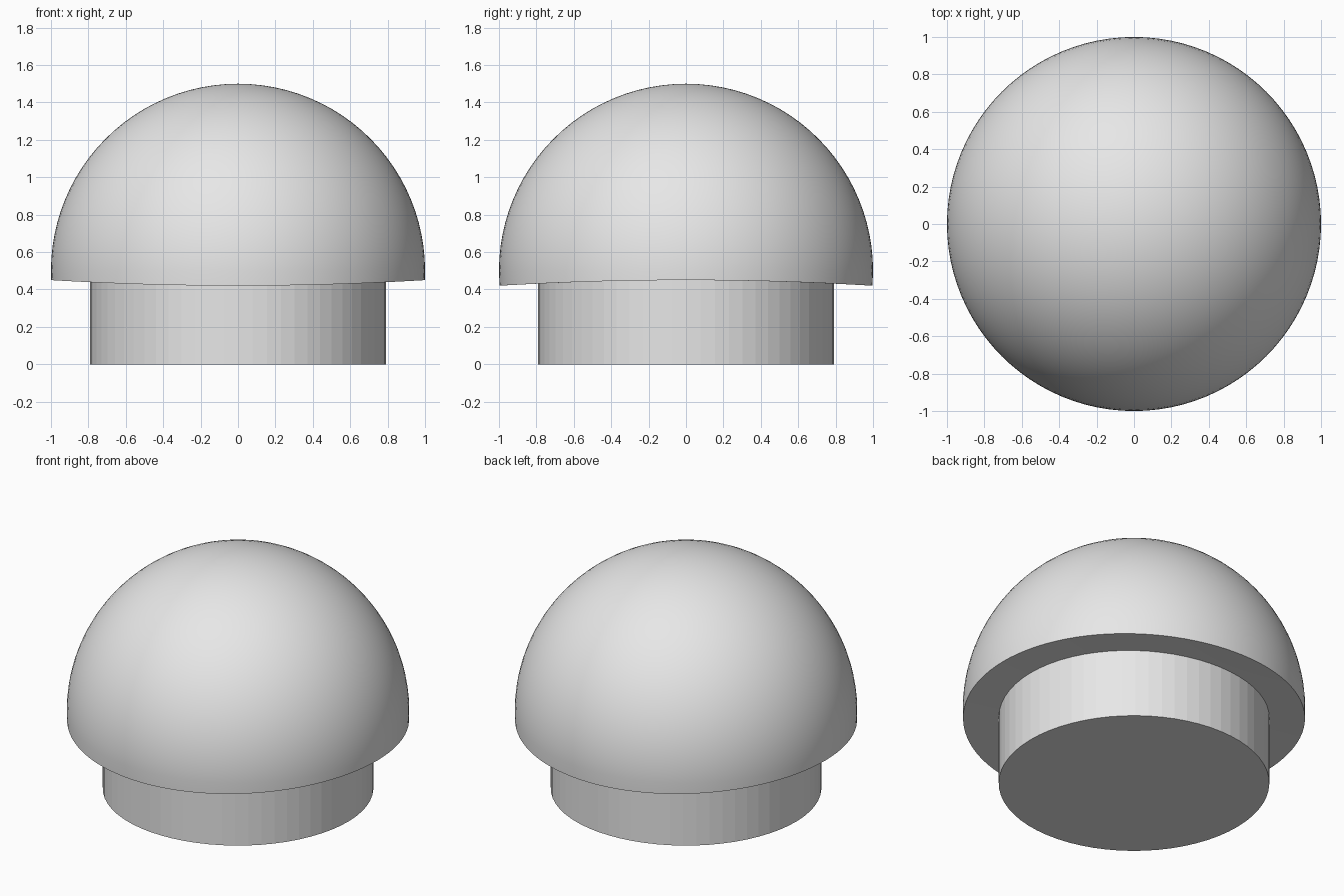
import bpy
import bmesh
from math import sqrt, radians

cube = bpy.data.objects.get("Cube")
if cube:
    bpy.data.objects.remove(cube, do_unlink=True)

CENTRE_Z = 0.5      # height of the dome's sphere centre
BASE_R = 0.79
BASE_TOP = 0.48     # hidden inside the dome

grey = bpy.data.materials.new("plain_grey")
grey.use_nodes = True
grey.diffuse_color = (0.8, 0.8, 0.8, 1)
grey.node_tree.nodes["Principled BSDF"].inputs["Base Color"].default_value = (0.8, 0.8, 0.8, 1)


def finish(bm, name):
    bmesh.ops.recalc_face_normals(bm, faces=bm.faces)
    mesh = bpy.data.meshes.new(name)
    bm.to_mesh(mesh)
    bm.free()
    mesh.materials.append(grey)
    obj = bpy.data.objects.new(name, mesh)
    bpy.context.collection.objects.link(obj)
    return obj


def rim_height(y):
    """Underside bends gently down toward the front and back."""
    return 0.45 - 0.03 * y * y


def extrude_ring(bm, edges, radius=None):
    """Extrude a ring onto the bent underside, at a radius or on the sphere."""
    geom = bmesh.ops.extrude_edge_only(bm, edges=edges)["geom"]
    for v in (g for g in geom if isinstance(g, bmesh.types.BMVert)):
        direction = v.co.xy.normalized()
        r = radius or sqrt(1 - (CENTRE_Z - rim_height(direction.y)) ** 2)
        v.co.xy = direction * r
        v.co.z = rim_height(v.co.y)
    return [g for g in geom if isinstance(g, bmesh.types.BMEdge)]


# Dome: upper half sphere, short skirt, bent underside
bm = bmesh.new()
bmesh.ops.create_uvsphere(bm, u_segments=96, v_segments=48, radius=1)
bmesh.ops.delete(bm, geom=[v for v in bm.verts if v.co.z < -0.001], context='VERTS')
bmesh.ops.translate(bm, verts=bm.verts, vec=(0, 0, CENTRE_Z))
ring = [e for e in bm.edges if e.is_boundary]
for radius in (None, 0.85, 0.7):
    ring = extrude_ring(bm, ring, radius)
dome = finish(bm, "dome")

bpy.ops.object.select_all(action='DESELECT')
dome.select_set(True)
bpy.context.view_layer.objects.active = dome
bpy.ops.object.shade_smooth_by_angle(angle=radians(30))

# Base: faceted round plug under the dome
bm = bmesh.new()
bmesh.ops.create_cone(bm, cap_ends=True, segments=64, radius1=BASE_R, radius2=BASE_R, depth=BASE_TOP)
bmesh.ops.translate(bm, verts=bm.verts, vec=(0, 0, BASE_TOP / 2))
finish(bm, "base")
